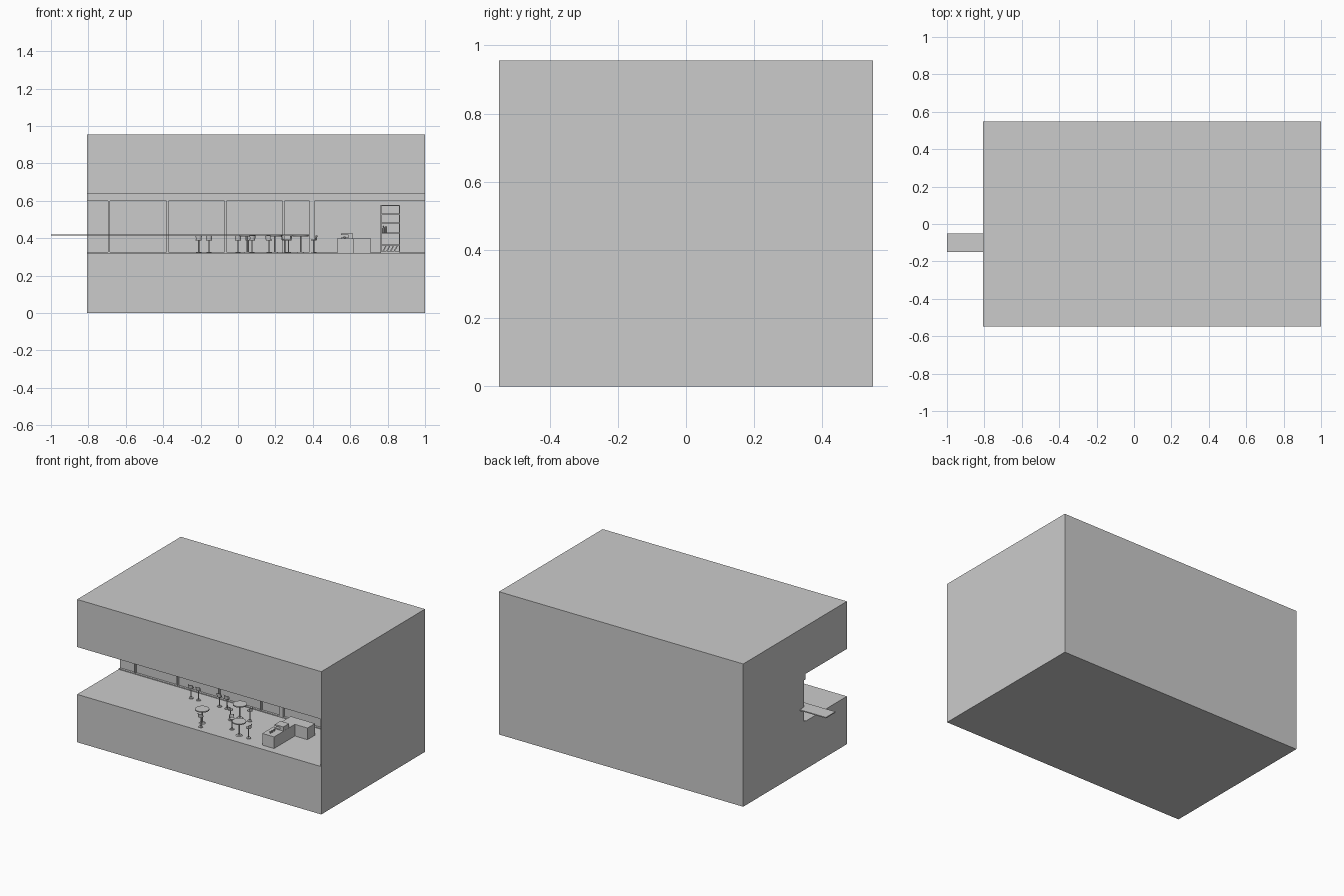
import bpy, bmesh, math
from mathutils import Matrix, Vector

if "Cube" in bpy.data.objects:
    bpy.data.objects.remove(bpy.data.objects["Cube"])


def finish(name, bm, smooth=False):
    bmesh.ops.recalc_face_normals(bm, faces=bm.faces)
    me = bpy.data.meshes.new(name)
    bm.to_mesh(me)
    bm.free()
    ob = bpy.data.objects.new(name, me)
    bpy.context.collection.objects.link(ob)
    if smooth:
        bpy.ops.object.select_all(action='DESELECT')
        bpy.context.view_layer.objects.active = ob
        ob.select_set(True)
        bpy.ops.object.shade_smooth_by_angle()
    return ob


def add_box(bm, x0, x1, y0, y1, z0, z1):
    m = Matrix.Translation(((x0 + x1) / 2, (y0 + y1) / 2, (z0 + z1) / 2))
    m = m @ Matrix.Diagonal((x1 - x0, y1 - y0, z1 - z0, 1))
    bmesh.ops.create_cube(bm, size=1, matrix=m)


def add_cyl(bm, x, y, z0, z1, r, r2=None, n=20):
    bmesh.ops.create_cone(bm, cap_ends=True, segments=n, radius1=r,
                          radius2=r if r2 is None else r2, depth=z1 - z0,
                          matrix=Matrix.Translation((x, y, (z0 + z1) / 2)))


def boxes(name, *dims):
    bm = bmesh.new()
    for d in dims:
        add_box(bm, *d)
    return finish(name, bm)


L, R, F, B, H = -0.807, 1.0, -0.548, 0.548, 0.955
FLOOR, CEIL, WALL = 0.32, 0.637, -0.11

# building: C-shaped profile swept along x
bm = bmesh.new()
profile = [(F, 0), (B, 0), (B, H), (F, H), (F, CEIL), (WALL + 0.015, CEIL),
           (WALL + 0.015, FLOOR), (F, FLOOR)]
face = bm.faces.new([bm.verts.new((L, y, z)) for y, z in profile])
ext = bmesh.ops.extrude_face_region(bm, geom=[face])
bmesh.ops.translate(bm, vec=Vector((R - L, 0, 0)),
                    verts=[v for v in ext['geom'] if isinstance(v, bmesh.types.BMVert)])
finish("building", bm)

# right end wall closing the terrace
boxes("end_wall", (R - 0.004, R, F, WALL + 0.015, FLOOR, CEIL))

# window frame: header, sill and mullions
frame = [(L, R - 0.004, WALL, WALL + 0.015, 0.6, CEIL),
         (L, R - 0.004, WALL, WALL + 0.015, FLOOR, 0.325)]
for x0, x1 in [(-0.694, -0.684), (-0.382, -0.371), (-0.072, -0.062),
               (0.238, 0.248), (0.382, 0.410)]:
    frame.append((x0, x1, WALL, WALL + 0.015, 0.325, 0.6))
boxes("window_frame", *frame)

# long bar board passing through the window and out of the left end
boxes("bar_board", (-1, 0.38, -0.15, -0.05, 0.414, 0.421))


# round tables
def table(x, y):
    bm = bmesh.new()
    add_cyl(bm, x, y, 0.409, 0.416, 0.043, n=32)
    add_cyl(bm, x, y, 0.324, 0.409, 0.004, n=12)
    add_cyl(bm, x, y, FLOOR, 0.325, 0.02, 0.015)
    finish("table", bm, True)


for p in [(0.05, -0.45), (0.196, -0.26), (0.335, -0.466)]:
    table(*p)


# pedestal stools with a low curved back
def stool(x, y, angle):
    bm = bmesh.new()
    add_cyl(bm, 0, 0, 0.388, 0.394, 0.016)
    add_cyl(bm, 0, 0, 0.323, 0.388, 0.003, n=10)
    add_cyl(bm, 0, 0, FLOOR, 0.324, 0.014)
    arc = []
    for i in range(9):
        a = math.radians(-60 + 15 * i)
        arc.append([bm.verts.new((math.cos(a) * r, math.sin(a) * r, z))
                    for r, z in ((0.016, 0.39), (0.02, 0.414), (0.018, 0.414), (0.014, 0.39))])
    for p, q in zip(arc, arc[1:]):
        for k in range(4):
            bm.faces.new((p[k], q[k], q[(k + 1) % 4], p[(k + 1) % 4]))
    bm.faces.new(arc[0])
    bm.faces.new(arc[-1])
    ob = finish("stool", bm, True)
    ob.location = (x, y, 0)
    ob.rotation_euler.z = math.radians(angle)


for x in (-0.21, -0.155, 0.0, 0.055):           # along the bar
    stool(x, -0.195, -90)
for x, y, a in [(0.075, -0.5, -70), (0.165, -0.315, -120), (0.27, -0.26, 0),
                (0.25, -0.42, 150), (0.405, -0.466, 0)]:   # around tables
    stool(x, y, a)

# L-shaped service counter
boxes("counter", (0.53, 0.617, -0.5, -0.27, FLOOR, 0.398))
boxes("back_counter", (0.617, 0.71, -0.28, -0.2, FLOOR, 0.398),
      (0.53, 0.617, -0.27, -0.2, FLOOR, 0.398))
# coffee machine: base, back, head
boxes("coffee_machine", (0.552, 0.616, -0.40, -0.34, 0.398, 0.404),
      (0.59, 0.616, -0.40, -0.34, 0.404, 0.418),
      (0.552, 0.616, -0.40, -0.34, 0.416, 0.426))
# cups
bm = bmesh.new()
for i in range(3):
    add_cyl(bm, 0.57, -0.47 + i * 0.02, 0.398, 0.41, 0.004, 0.006, n=12)
finish("cups", bm, True)

# tall shelf unit with a slatted lower bin
X0, X1, Y0, Y1 = 0.762, 0.866, -0.16, -0.111
shelf = [(X0, X0 + 0.006, Y0, Y1, FLOOR, 0.577), (X1 - 0.006, X1, Y0, Y1, FLOOR, 0.577),
         (X0, X1, Y1 - 0.005, Y1, FLOOR, 0.577)]
for z in (0.322, 0.36, 0.425, 0.478, 0.525, 0.571):
    shelf.append((X0, X1, Y0, Y1, z, z + 0.006))
boxes("shelf_unit", *shelf)
for i in range(4):
    ob = boxes("slat", (-0.003, 0.003, Y0, Y1, -0.018, 0.018))
    ob.location = (0.783 + i * 0.02, 0, 0.344)
    ob.rotation_euler.y = math.radians(28)
bm = bmesh.new()
for x in (0.778, 0.79):
    add_cyl(bm, x, -0.14, 0.431, 0.452, 0.005, n=12)
    add_cyl(bm, x, -0.14, 0.452, 0.464, 0.005, 0.002, n=12)
finish("bottles", bm, True)
